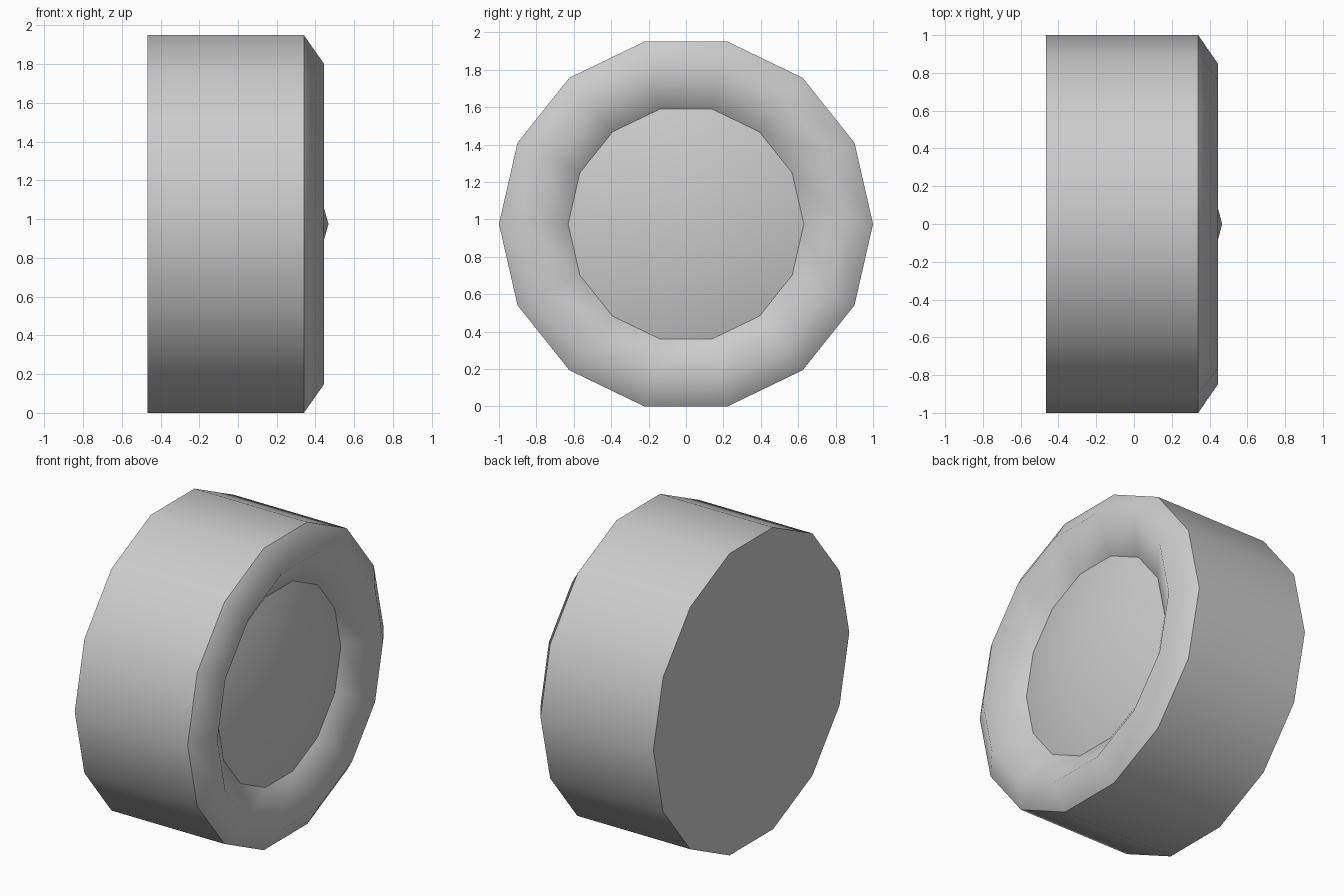
import bpy
import bmesh
from math import cos, sin, tau

SIDES = 14
CENTRE_Z = cos(tau / SIDES / 2)  # the wheel rests on a flat facet

cube = bpy.data.objects.get("Cube")
if cube:
    bpy.data.objects.remove(cube, do_unlink=True)

# Single flat grey
grey = bpy.data.materials.new("wheel_grey")
grey.use_nodes = True
colour = (0.6, 0.6, 0.6, 1)
grey.diffuse_color = colour
grey.node_tree.nodes["Principled BSDF"].inputs["Base Color"].default_value = colour


def ring(bm, x, radius):
    return [bm.verts.new((x, radius * cos(tau * i / SIDES), radius * sin(tau * i / SIDES)))
            for i in range(SIDES)]


def bridge(bm, a, b):
    for i in range(SIDES):
        j = (i + 1) % SIDES
        bm.faces.new((a[i], a[j], b[j], b[i]))


def finish(name, bm, sharp_rings=()):
    bmesh.ops.recalc_face_normals(bm, faces=bm.faces)
    for face in bm.faces:
        face.smooth = True
    for loop in sharp_rings:
        for i in range(SIDES):
            bm.edges.get((loop[i], loop[(i + 1) % SIDES])).smooth = False
    mesh = bpy.data.meshes.new(name)
    bm.to_mesh(mesh)
    bm.free()
    mesh.materials.append(grey)
    obj = bpy.data.objects.new(name, mesh)
    obj.location.z = CENTRE_Z
    bpy.context.collection.objects.link(obj)
    return obj


# Tyre: flat back, straight tread, bevelled shoulder and a sloping inner lip
bm = bmesh.new()
profile = [(-0.467, 1.0), (0.34, 1.0), (0.445, 0.847), (0.294, 0.63)]
rings = [ring(bm, x, r) for x, r in profile]
for a, b in zip(rings, rings[1:]):
    bridge(bm, a, b)
bm.faces.new(rings[0][::-1])
finish("tyre", bm, rings[:2])

# Hub cap: shallow cone set inside the lip
bm = bmesh.new()
rim = ring(bm, 0.294, 0.63)
tip = bm.verts.new((0.467, 0, 0))
for i in range(SIDES):
    bm.faces.new((rim[i], rim[(i + 1) % SIDES], tip))
hub = finish("hub_cap", bm)
# An open cone needs its faces turned outward
if hub.data.polygons[0].normal.x < 0:
    hub.data.flip_normals()
